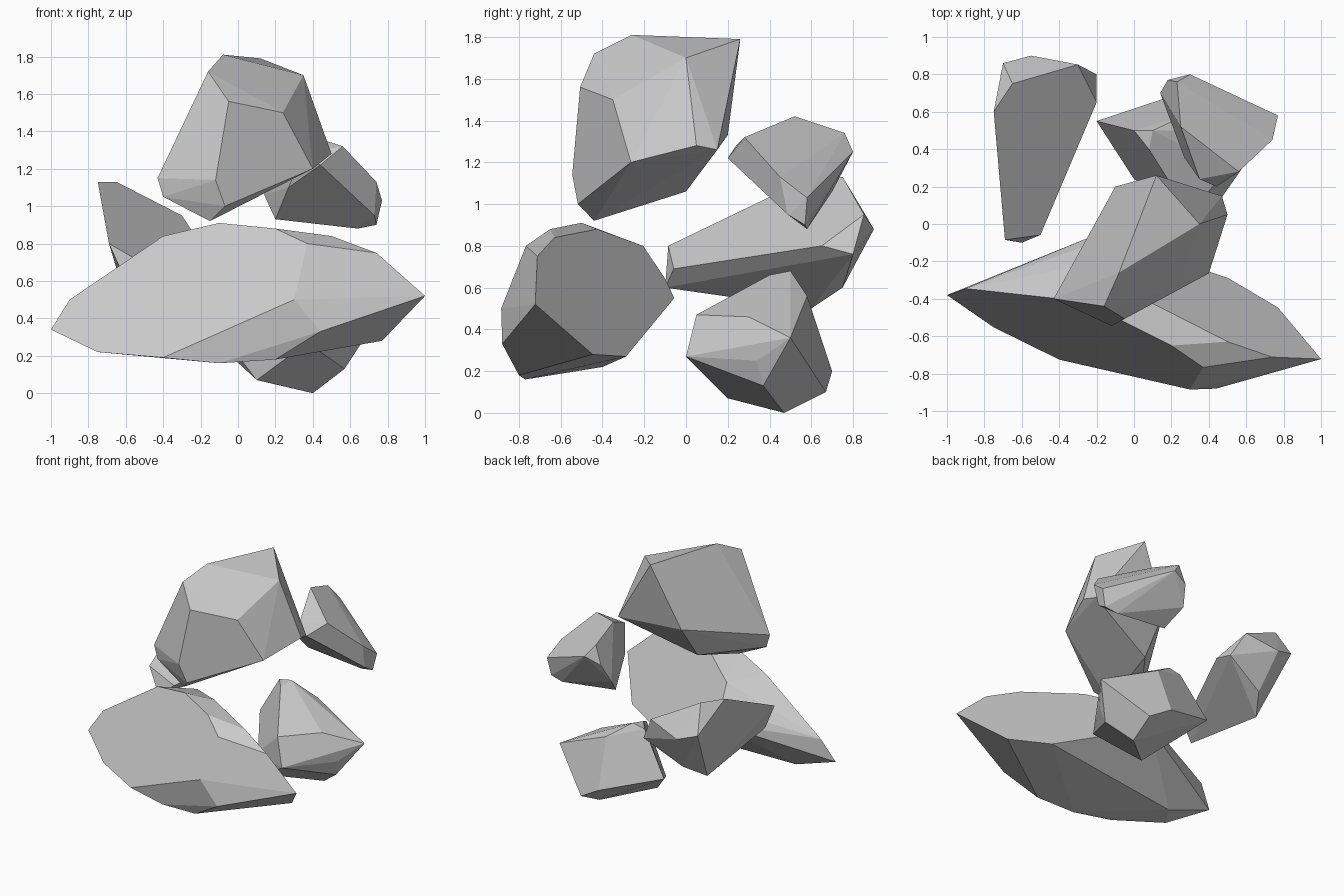
import bpy
import bmesh
import math

# Remove the default cube only
default_cube = bpy.data.objects.get("Cube")
if default_cube:
    bpy.data.objects.remove(default_cube, do_unlink=True)

# One plain stone colour for every rock
stone = bpy.data.materials.new("stone_grey")
stone.use_nodes = True
stone.diffuse_color = (.6, .6, .6, 1)
for node in stone.node_tree.nodes:
    if node.type == "BSDF_PRINCIPLED":
        node.inputs["Base Color"].default_value = stone.diffuse_color
        node.inputs["Roughness"].default_value = .9


def tilted_profile(depth, lean_x, lean_z, outline):
    """Lay an (x, z) outline on a leaning plane to make one large flat facet."""
    return [(x, depth + lean_x * x + lean_z * z, z) for x, z in outline]


def chipped_rock(name, facets, corners):
    """Wrap a faceted shell round the main facets and the loose corners."""
    bm = bmesh.new()
    for point in sum(facets, []) + corners:
        bm.verts.new(point)
    hull = bmesh.ops.convex_hull(bm, input=bm.verts[:])
    buried = {item for item in hull["geom_interior"] + hull["geom_unused"]
              if isinstance(item, bmesh.types.BMVert)}
    bmesh.ops.delete(bm, geom=list(buried), context="VERTS")
    # Merge triangles that lie almost flat against each other
    bmesh.ops.dissolve_limit(bm, angle_limit=math.radians(5),
                             verts=bm.verts[:], edges=bm.edges[:])
    bmesh.ops.recalc_face_normals(bm, faces=bm.faces[:])
    mesh = bpy.data.meshes.new(name)
    bm.to_mesh(mesh)
    bm.free()
    mesh.materials.append(stone)
    mesh.shade_flat()
    rock = bpy.data.objects.new(name, mesh)
    bpy.context.scene.collection.objects.link(rock)


# Long slab at the front: a broad face, a sloping back and a keel
slab_face = tilted_profile(depth=-1, lean_x=-.45, lean_z=.5, outline=[
    (-1, .34), (-.9, .5), (-.4, .84), (-.1, .91), (.2, .88), (.37, .8),
    (.3, .5), (-.4, .19), (-.75, .22)])
slab_back = tilted_profile(depth=.16, lean_x=-.57, lean_z=-.6, outline=[
    (1, .52), (.74, .75), (.5, .84), (.1, .88), (-.2, .8), (-.22, .65),
    (-.2, .55), (.5, .27), (.77, .28)])
slab_keel = [(.44, -.88, .33), (.2, -.8, .18), (-.1, -.77, .16),
             (-.65, -.4, .22)]
chipped_rock("front_slab_rock", facets=[slab_face, slab_back],
             corners=slab_keel)

# Tall block at the top: a steep face under a tilted crown
block_face = tilted_profile(depth=-.48, lean_x=.54, lean_z=0, outline=[
    (-.05, 1.56), (.24, 1.5), (.4, 1.2), (-.07, 1), (-.12, 1.14)])
block_crown = [(.12, .26, 1.79), (-.08, -.26, 1.81), (.35, 0, 1.7),
               (-.16, -.44, 1.72)]
block_base = [(-.43, -.4, 1.15), (-.4, -.4, 1.05), (-.15, -.44, .92),
              (.5, .05, 1.28), (.47, .15, 1.26), (-.1, .2, 1.33),
              (-.1, 0, 1.06)]
chipped_rock("top_block_rock", facets=[block_face],
             corners=block_crown + block_base)

# Leaning wedge at the back on the -x side: a sloping top over a narrow foot
wedge_top = tilted_profile(depth=-.93, lean_x=1.5, lean_z=2.35, outline=[
    (-.75, 1.13), (-.65, 1.13), (-.3, .95), (-.2, .8),
    (-.5, .69), (-.69, .8)])
wedge_foot = [(-.2, .8, .76), (-.6, -.1, .6), (-.55, .9, .88),
              (-.7, .86, .93), (-.5, .75, .6), (-.6, .6, .5), (-.6, .2, .56)]
chipped_rock("rear_wedge_rock", facets=[wedge_top], corners=wedge_foot)

# Small upper stone at the back on the +x side: an undercut and a broad cap
upper_undercut = tilted_profile(depth=1.7, lean_x=-.1, lean_z=-1.2, outline=[
    (.2, .93), (.64, .88), (.73, .95), (.5, 1.1), (.27, 1.1)])
upper_cap = [(.25, .52, 1.42), (.23, .76, 1.34), (.3, .8, 1.25),
             (.77, .58, 1.03), (.74, .45, 1.13), (.56, .28, 1.32)]
upper_side = [(.35, .24, 1.28), (.44, .2, 1.22), (.18, .77, 1.2),
              (.14, .7, 1.06), (.74, .57, .9)]
chipped_rock("rear_upper_rock", facets=[upper_undercut],
             corners=upper_cap + upper_side)

# Lowest stone, resting on the ground
ground_ridge = [(0, .5, .66), (.1, .5, .68), (.08, .4, .66), (.27, .58, .56),
                (.5, .3, .46), (.3, .05, .47)]
ground_girdle = [(-.2, .55, .35), (.72, .5, .36), (.6, .34, .25),
                 (.5, .24, .3), (.37, 0, .27), (0, .24, .2), (.25, .7, .2)]
ground_foot = [(.1, .2, .07), (.4, .47, 0), (.42, .67, .1), (.57, .37, .13)]
chipped_rock("ground_rock", facets=[],
             corners=ground_ridge + ground_girdle + ground_foot)
